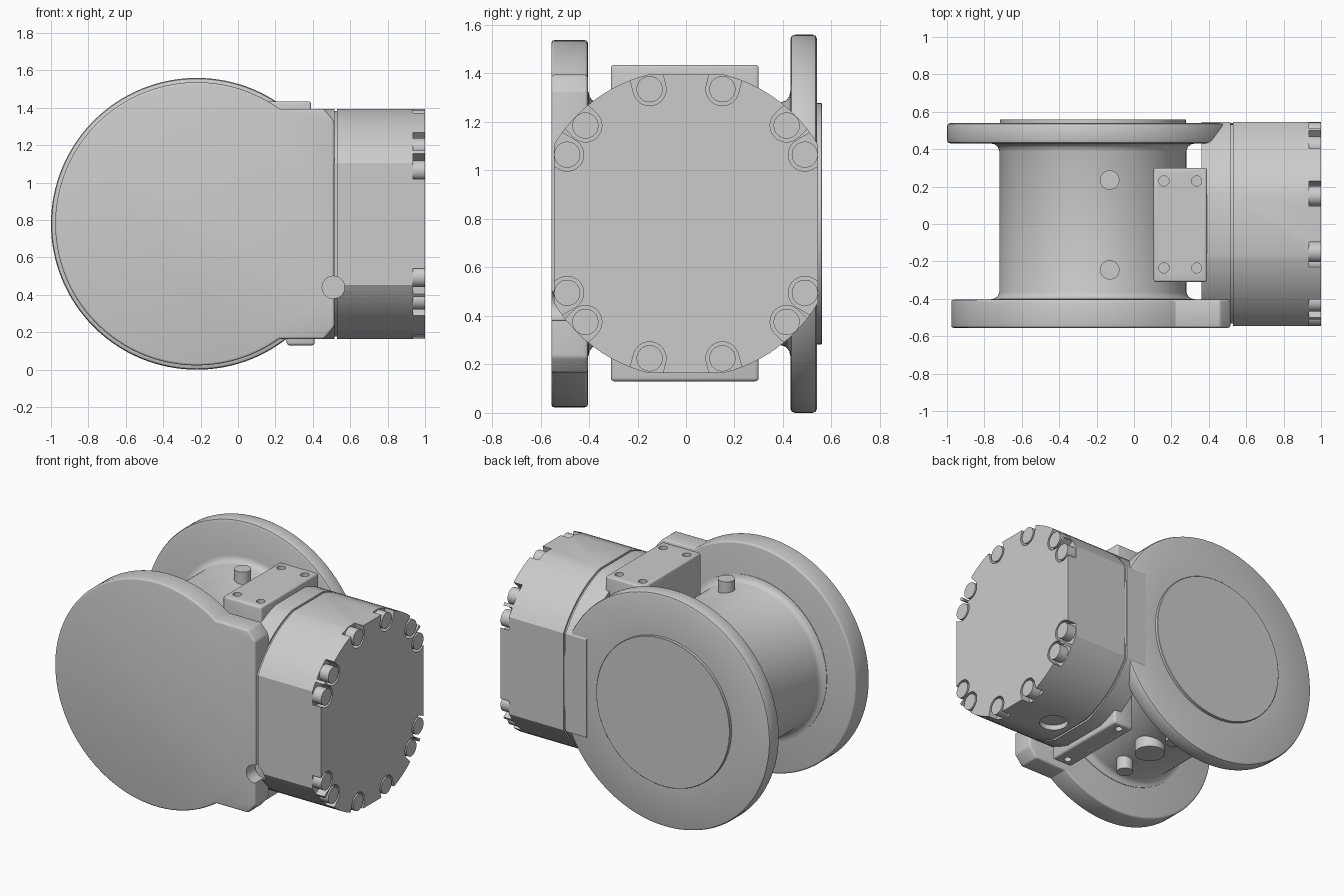
import bpy, bmesh
from math import sin, cos, pi, acos, asin, atan2, sqrt
from mathutils import Matrix, Vector

if "Cube" in bpy.data.objects:
    bpy.data.objects.remove(bpy.data.objects["Cube"])

CX, CZ = -0.22, 0.78          # axis of the round barrel (runs along y)
AX = {'x': lambda a, b, t: (t, a, b),
      'y': lambda a, b, t: (a, t, b),
      'z': lambda a, b, t: (a, b, t)}


def link(bm, name):
    bmesh.ops.recalc_face_normals(bm, faces=bm.faces)
    me = bpy.data.meshes.new(name)
    bm.to_mesh(me)
    bm.free()
    ob = bpy.data.objects.new(name, me)
    bpy.context.collection.objects.link(ob)
    return ob


def prisms(name, axis, profiles, t0, t1):
    """Extrude one or more closed 2D profiles along an axis."""
    bm = bmesh.new()
    for prof in profiles:
        lo = [bm.verts.new(AX[axis](a, b, t0)) for a, b in prof]
        hi = [bm.verts.new(AX[axis](a, b, t1)) for a, b in prof]
        bm.faces.new(lo)
        bm.faces.new(hi)
        n = len(prof)
        for i in range(n):
            j = (i + 1) % n
            bm.faces.new((lo[i], lo[j], hi[j], hi[i]))
    return link(bm, name)


def lathe(name, prof, steps=128):
    """Revolve (radius, y) points round the barrel axis."""
    bm = bmesh.new()
    vs = [bm.verts.new((CX + r, y, CZ)) for r, y in prof]
    es = [bm.edges.new(p) for p in zip(vs, vs[1:])]
    bmesh.ops.spin(bm, geom=vs + es, cent=(CX, 0, CZ), axis=(0, 1, 0),
                   angle=2 * pi, steps=steps, use_duplicate=False)
    bmesh.ops.remove_doubles(bm, verts=bm.verts, dist=1e-5)
    return link(bm, name)


def circle(a, b, r, n=32):
    return [(a + r * cos(2 * pi * i / n), b + r * sin(2 * pi * i / n)) for i in range(n)]


def rect(a0, a1, b0, b1):
    return [(a0, b0), (a1, b0), (a1, b1), (a0, b1)]


def finish(ob, cutters=(), bevel=0):
    """Bevel, cut, bake the modifiers and shade smooth by angle."""
    if bevel:
        m = ob.modifiers.new("bevel", 'BEVEL')
        m.width, m.segments, m.limit_method, m.angle_limit = bevel, 3, 'ANGLE', 0.7
    for c in cutters:
        m = ob.modifiers.new("cut", 'BOOLEAN')
        m.operation, m.solver, m.object = 'DIFFERENCE', 'EXACT', c
    bpy.context.view_layer.update()
    dg = bpy.context.evaluated_depsgraph_get()
    me = bpy.data.meshes.new_from_object(ob.evaluated_get(dg))
    ob.modifiers.clear()
    ob.data = me
    bpy.ops.object.select_all(action='DESELECT')
    ob.select_set(True)
    bpy.context.view_layer.objects.active = ob
    bpy.ops.object.shade_smooth_by_angle(angle=0.55)


def clipped_round(inset=0.0):
    """Circle with four flats: outline of the end housing in (y, z)."""
    r, w, h = 0.635 - inset, 0.545 - inset, 0.615 - inset
    a0, a1, n = acos(w / r), asin(h / r), 12
    q = [a0 + (a1 - a0) * i / n for i in range(n + 1)]
    q += [pi - a for a in reversed(q)]
    q += [a + pi for a in q]
    return [(r * cos(a), CZ + r * sin(a)) for a in q]


def slot(y, z, r=0.068):
    """U-shaped counterbore opening outwards from the housing centre."""
    t = atan2(z, y)
    pts = [(r * cos(a), r * sin(a)) for a in [pi / 2 + pi * i / 20 for i in range(21)]]
    pts += [(0.16, -r), (0.16, r)]
    return [(y + a * cos(t) - b * sin(t), CZ + z + a * sin(t) + b * cos(t)) for a, b in pts]


# Barrel with back flange, raised face and fillets
finish(lathe("barrel_and_back_flange", [
    (0, 0.56), (0.495, 0.56), (0.497, 0.558), (0.497, 0.54), (0.762, 0.54), (0.775, 0.535),
    (0.78, 0.522), (0.78, 0.45), (0.775, 0.436), (0.76, 0.43), (0.545, 0.43),
    (0.525, 0.426), (0.508, 0.412), (0.5, 0.39), (0.5, -0.365), (0.508, -0.385),
    (0.525, -0.398), (0.545, -0.402), (0.545, -0.43), (0, -0.43)]))

# Scoop at the joint between front flange and end housing
scoop = prisms("scoop_cutter", 'y', [circle(0.51, 0.44, 0.06)], -0.7, -0.46)

# Front flange: disc with a square shoulder reaching the end housing
R, H = 0.757, 0.615
ang = asin(H / R)
disc = [(CX + R * cos(a), CZ + R * sin(a))
        for a in [ang + (2 * pi - 2 * ang) * i / 110 for i in range(111)]]
disc += [(0.46, CZ - H), (0.515, CZ - H + 0.065), (0.515, CZ + H - 0.065), (0.46, CZ + H)]
finish(prisms("front_flange", 'y', [disc], -0.555, -0.405), [scoop], 0.012)

# Neck and recessed joint behind the end housing
finish(prisms("neck", 'x', [clipped_round()], 0.36, 0.515), [scoop])
finish(prisms("joint_ring", 'x', [clipped_round(0.012)], 0.50, 0.545), [scoop])

# End housing with bolt counterbores and a round recess underneath
spots = [(sy * y, sz * z) for y, z in ((0.15, 0.555), (0.415, 0.405), (0.49, 0.285))
         for sy in (1, -1) for sz in (1, -1)]
slots = prisms("slot_cutter", 'x', [slot(y, z) for y, z in spots], 0.935, 1.1)
port = prisms("port_cutter", 'z', [circle(0.66, 0, 0.09)], 0.05, 0.2)
finish(prisms("end_housing", 'x', [clipped_round()], 0.53, 1.0), [slots, scoop, port])
finish(prisms("housing_bolts", 'x', [circle(y, CZ + z, 0.054) for y, z in spots], 0.93, 1.0))

# Top and bottom mounting pads with screw holes
holes = prisms("top_hole_cutter", 'z',
               [circle(x, y, 0.027, 20) for x in (0.16, 0.335) for y in (-0.235, 0.23)], 1.37, 1.6)
finish(prisms("top_pad", 'z', [rect(0.105, 0.39, -0.31, 0.30)], 1.1, 1.435), [holes], 0.012)
low = prisms("bottom_hole_cutter", 'z',
             [circle(0.335, y, 0.024, 20) for y in (-0.25, 0.25)], 0.0, 0.19)
finish(prisms("bottom_pad", 'z', [rect(0.26, 0.41, -0.31, 0.30)], 0.13, 0.5), [low], 0.015)

# Studs above and below the barrel, and the boss underneath
pair = [circle(-0.13, y, 0.052) for y in (-0.245, 0.235)]
finish(prisms("top_studs", 'z', pair, 1.2, 1.35))
finish(prisms("bottom_studs", 'z', pair, 0.21, 0.36))
finish(prisms("bottom_boss", 'z', [circle(-0.13, 0, 0.095, 40)], 0.235, 0.36))

# Remove the cutters
for c in (scoop, slots, port, holes, low):
    bpy.data.objects.remove(c)
